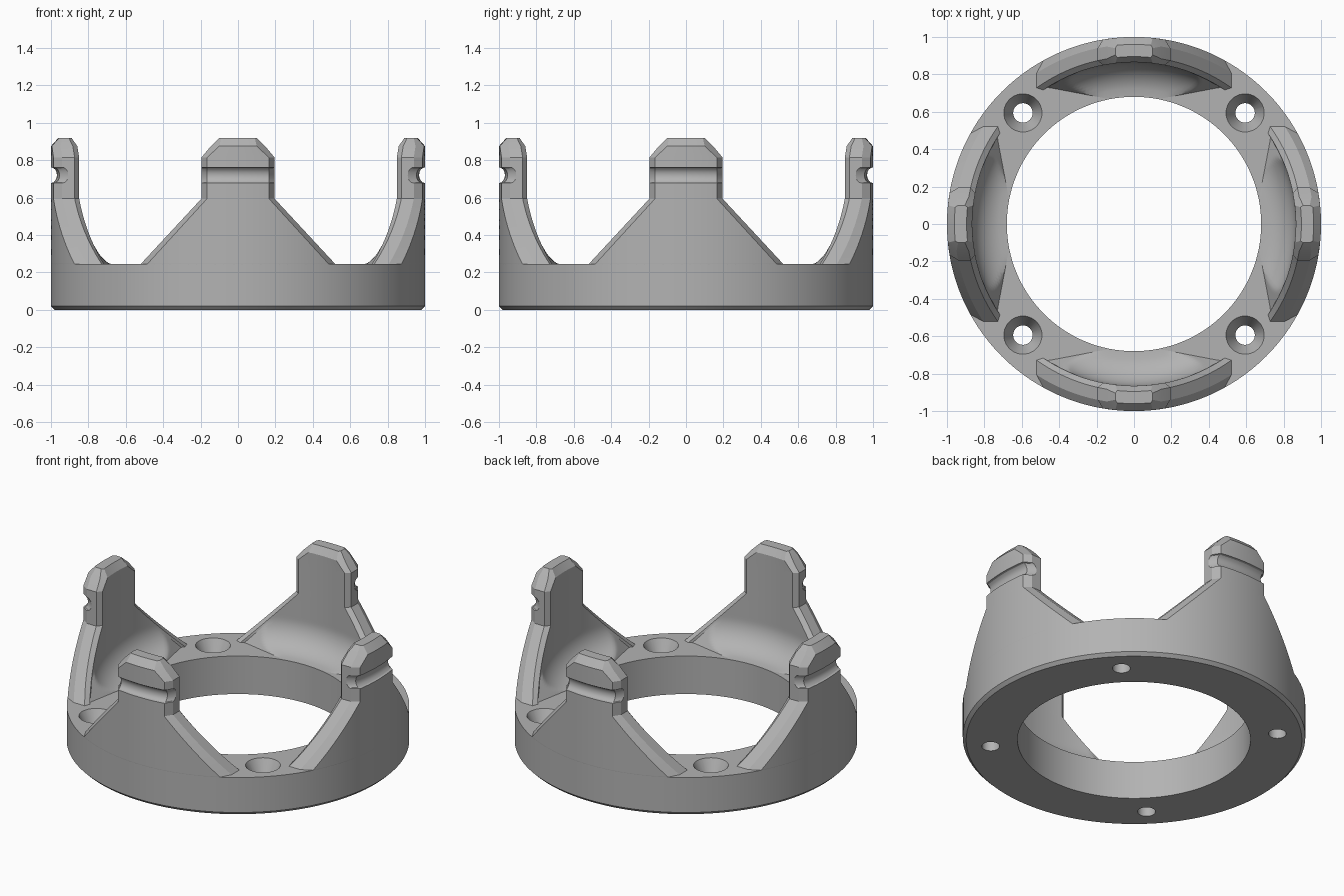
import bpy, bmesh, math
from mathutils import Matrix

if "Cube" in bpy.data.objects:
    bpy.data.objects.remove(bpy.data.objects["Cube"], do_unlink=True)

grey = bpy.data.materials.new("plain grey")
grey.use_nodes = True
grey.diffuse_color = (0.45, 0.45, 0.45, 1)
grey.node_tree.nodes["Principled BSDF"].inputs["Base Color"].default_value = (0.45, 0.45, 0.45, 1)

BASE_TOP, WALL, FILLET = 0.245, 0.865, 0.18


def finish(bm, name):
    bmesh.ops.recalc_face_normals(bm, faces=bm.faces)
    mesh = bpy.data.meshes.new(name)
    bm.to_mesh(mesh)
    bm.free()
    mesh.materials.append(grey)
    obj = bpy.data.objects.new(name, mesh)
    bpy.context.collection.objects.link(obj)
    return obj


def smooth(obj):
    bpy.ops.object.select_all(action="DESELECT")
    obj.select_set(True)
    bpy.context.view_layer.objects.active = obj
    bpy.ops.object.shade_smooth_by_angle(angle=math.radians(22))


def bridge_loops(bm, loops, wrap=False):
    """Quads between successive closed loops of vertices."""
    n = len(loops[0])
    pairs = list(zip(loops, loops[1:])) + ([(loops[-1], loops[0])] if wrap else [])
    for a, b in pairs:
        for i in range(n):
            j = (i + 1) % n
            bm.faces.new((a[i], a[j], b[j], b[i]))


def lathe(name, profile, segments, closed):
    """Revolve (radius, z) points; closed profiles make a ring, open ones are capped."""
    bm = bmesh.new()
    loops = [[bm.verts.new((r * math.cos(a), r * math.sin(a), z))
              for a in (math.tau * k / segments for k in range(segments))]
             for r, z in profile]
    bridge_loops(bm, loops, closed)
    if not closed:
        bm.faces.new(loops[0])
        bm.faces.new(loops[-1])
    return finish(bm, name)


# Base ring with a small chamfer on its lower edge
ring = lathe("base_ring", [(0.68, 0), (0.98, 0), (1, 0.02), (1, BASE_TOP), (0.68, BASE_TOP)], 128, True)

# Four countersunk screw holes
for k in range(4):
    cutter = lathe("hole_cutter", [(0.052, -0.1), (0.052, 0.145), (0.102, BASE_TOP), (0.102, 0.3)], 40, False)
    cutter.hide_render = True
    angle = math.radians(45 + 90 * k)
    cutter.data.transform(Matrix.Translation((0.84 * math.cos(angle), 0.84 * math.sin(angle), 0)))
    cut = ring.modifiers.new("screw_hole", "BOOLEAN")
    cut.operation, cut.solver, cut.object = "DIFFERENCE", "EXACT", cutter
    bpy.context.view_layer.objects.active = ring
    bpy.ops.object.modifier_apply(modifier=cut.name)
    bpy.data.objects.remove(cutter, do_unlink=True)
smooth(ring)


def on_circle(x, r):
    return math.sqrt(r * r - x * x)


def inner_y(x, z):
    """Inner face: upright wall, concave fillet at the foot, trimmed by a sloping plane."""
    h = max(z, BASE_TOP)
    r = WALL
    if h < BASE_TOP + FILLET:
        r = WALL - FILLET + math.sqrt(max(0, FILLET ** 2 - (BASE_TOP + FILLET - h) ** 2))
    plane = 0.643 + 0.19 * abs(x) + 0.6 * (h - BASE_TOP)
    return min(on_circle(x, WALL), max(on_circle(x, r), plane))


# Claw rows: height, full half width, face half width, outer radius
rows = [(0.2, 0.52, 0.485, 0.99)]
STEPS = 24
for i in range(STEPS + 1):
    t = (i / STEPS) ** 1.4
    rows.append((BASE_TOP + 0.35 * t, 0.52 - 0.325 * t, 0.485 - 0.32 * t, 1))
for i in range(9):
    a = math.pi * i / 8
    rows.append((0.72 - 0.042 * math.cos(a), 0.195, 0.165, 1 - 0.032 * math.sin(a)))
rows += [(0.815, 0.195, 0.165, 1), (0.875, 0.145, 0.1, 1)]
COLS = 48


def claw(name, angle):
    bm = bmesh.new()
    loops = []
    for z, w, f, r in rows:
        xs = [f * (2 * i / COLS - 1) for i in range(COLS + 1)]
        pts = [(x, inner_y(x, z)) for x in xs]
        mids = [(w, on_circle(w, 0.895)), (w, on_circle(w, r - 0.04))]
        pts += mids + [(x, on_circle(x, r)) for x in reversed(xs)]
        pts += [(-x, y) for x, y in reversed(mids)]
        loops.append([bm.verts.new((x, y, z)) for x, y in pts])
    # Chamfered crown
    xs = [0.09 * (2 * i / COLS - 1) for i in range(COLS + 1)]
    mids = [(0.1, on_circle(0.1, 0.91)), (0.1, on_circle(0.1, 0.945))]
    pts = [(x, on_circle(x, 0.895)) for x in xs] + mids
    pts += [(x, on_circle(x, 0.96)) for x in reversed(xs)] + [(-x, y) for x, y in reversed(mids)]
    loops.append([bm.verts.new((x, y, 0.92)) for x, y in pts])
    bridge_loops(bm, loops)
    bm.faces.new(loops[0])
    bm.faces.new(loops[-1])
    bm.transform(Matrix.Rotation(angle, 4, "Z"))
    smooth(finish(bm, name))


# Four equal claws around the ring
for k, side in enumerate(("back", "right", "front", "left")):
    claw(side + "_claw", math.radians(90 * k))
